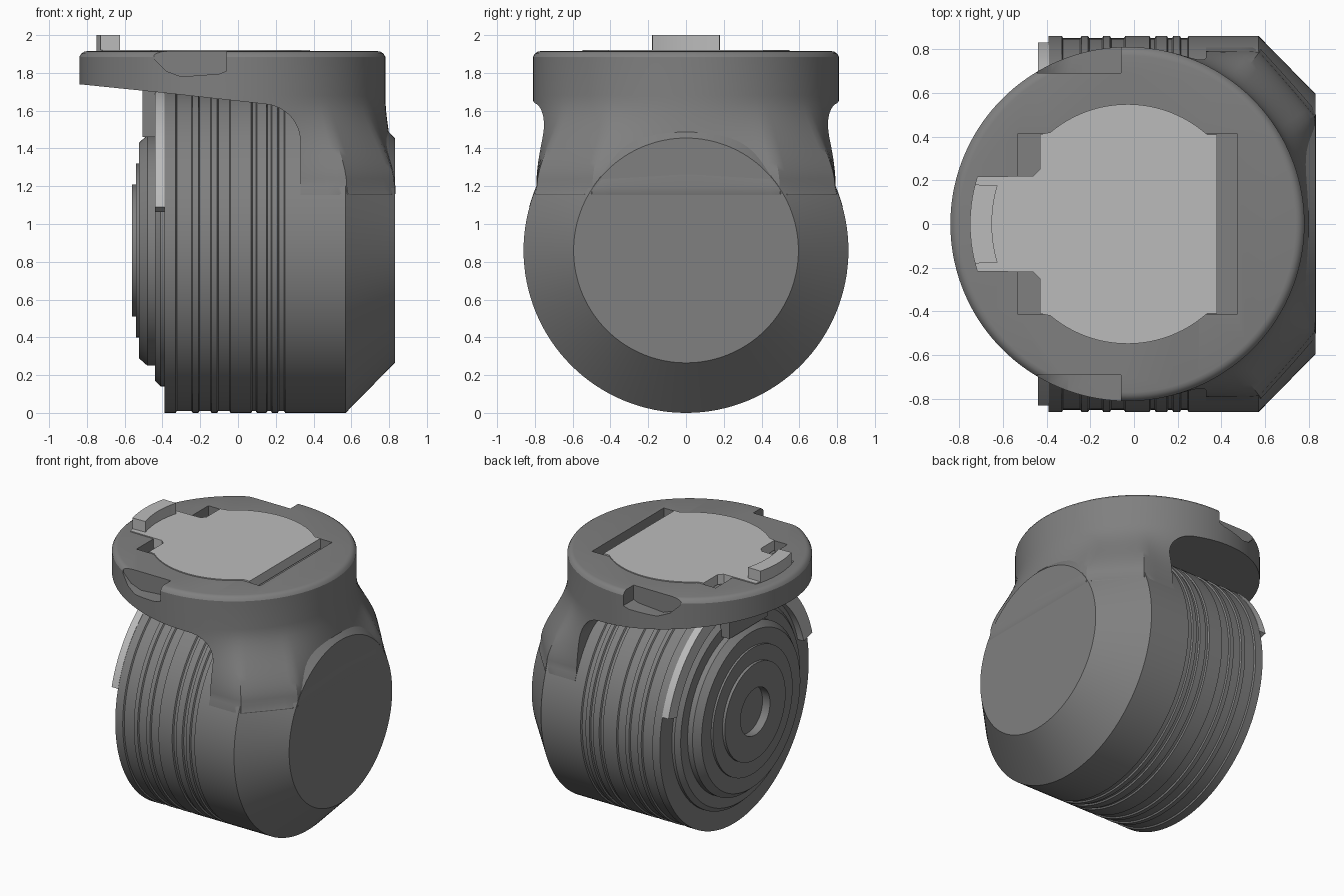
import bpy, bmesh, math

if "Cube" in bpy.data.objects:
    bpy.data.objects.remove(bpy.data.objects["Cube"])

# ---------- materials ----------
def material(name, v):
    m = bpy.data.materials.new(name)
    m.diffuse_color = (v, v, v, 1)
    m.use_nodes = True
    m.node_tree.nodes["Principled BSDF"].inputs["Base Color"].default_value = m.diffuse_color
    return m

DARK = material("dark grey", 0.215)
LIGHT = material("light grey", 0.50)
ZC, R, R_END = 0.86, 0.86, 0.595     # barrel axis height, radius, end face radius


# ---------- helpers ----------
def finish(name, bm, mat):
    bmesh.ops.recalc_face_normals(bm, faces=bm.faces)
    me = bpy.data.meshes.new(name)
    bm.to_mesh(me)
    bm.free()
    ob = bpy.data.objects.new(name, me)
    bpy.context.collection.objects.link(ob)
    if mat:
        me.materials.append(mat)
    return ob


def loft(name, rings, mat, closed=False):
    """Skin equal-sized loops; cap the ends unless the loops join up."""
    bm = bmesh.new()
    vs = [[bm.verts.new(p) for p in ring] for ring in rings]
    n = len(vs[0])
    pairs = list(zip(vs, vs[1:])) + ([(vs[-1], vs[0])] if closed else [])
    for a, b in pairs:
        for i in range(n):
            j = (i + 1) % n
            bm.faces.new((a[i], a[j], b[j], b[i]))
    if not closed:
        bm.faces.new(vs[0])
        bm.faces.new(vs[-1])
    return finish(name, bm, mat)


def prism(name, pts, lo, hi, axis, mat=None):
    """Extrude a 2D outline along y (outline in xz), z (xy) or x (yz)."""
    place = {"x": lambda p, h: (h, p[0], p[1]),
             "y": lambda p, h: (p[0], h, p[1]),
             "z": lambda p, h: (p[0], p[1], h)}[axis]
    return loft(name, [[place(p, h) for p in pts] for h in (lo, hi)], mat)


def box(name, x, y, z, mat=None):
    return prism(name, [(x[0], y[0]), (x[1], y[0]), (x[1], y[1]), (x[0], y[1])], z[0], z[1], "z", mat)


def arc(cx, cy, r, a0, a1, n):
    return [(cx + r * math.cos(math.radians(a0 + (a1 - a0) * i / n)),
             cy + r * math.sin(math.radians(a0 + (a1 - a0) * i / n))) for i in range(n + 1)]


def cut(ob, cutter):
    m = ob.modifiers.new("cut", "BOOLEAN")
    m.operation, m.solver, m.object = "DIFFERENCE", "EXACT", cutter
    cutter.hide_render = True
    bpy.context.view_layer.objects.active = ob
    bpy.ops.object.modifier_apply(modifier=m.name)
    bpy.data.objects.remove(cutter)


# ---------- barrel: lathe around x with stepped front, ribs and tapered back ----------
profile = [(-0.50, 0.17), (-0.56, 0.17), (-0.56, 0.35), (-0.54, 0.35), (-0.54, 0.46),
           (-0.525, 0.46), (-0.525, 0.57), (-0.48, 0.61), (-0.44, 0.61), (-0.44, 0.69),
           (-0.41, 0.72), (-0.39, 0.72), (-0.39, R)]
for a, b in [(-0.33, -0.24), (-0.21, -0.14), (-0.11, -0.04), (0.07, 0.10), (0.15, 0.18), (0.21, 0.25)]:
    profile += [(a, R), (a + 0.006, R - 0.01), (b - 0.006, R - 0.01), (b, R)]
profile += [(0.57, R), (0.83, R_END)]
N = 128
barrel = loft("barrel", [[(x, r * math.cos(math.tau * i / N), ZC + r * math.sin(math.tau * i / N))
                          for i in range(N)] for x, r in profile], DARK)


# ---------- mount: round cap flowing down into the back of the barrel ----------
CX, RC = -0.03, 0.81

def barrel_reach(a, z):
    """Distance from the cap axis to the barrel skin in direction a at height z."""
    lo, hi = 0.0, 1.6
    for _ in range(30):
        r = (lo + hi) / 2
        x, y = CX + r * math.cos(a), r * math.sin(a)
        rad = R if x < 0.57 else R - (x - 0.57) * (R - R_END) / 0.26
        if x <= 0.83 and y * y + (z - ZC) ** 2 <= rad * rad:
            lo = r
        else:
            hi = r
    return lo


def mount_ring(z, r_cap):
    t = min(1, max(0, (1.68 - z) / 0.48))
    s = t * t * (3 - 2 * t)
    ring = []
    for i in range(144):
        a = math.tau * i / 144
        # the left half is trimmed away below the cap
        r = r_cap + s * (barrel_reach(a, min(z, 1.2)) * 1.003 - r_cap) if math.cos(a) > 0 else r_cap
        if z < 1.15:
            r *= 0.97
        ring.append((CX + r * math.cos(a), r * math.sin(a), z))
    return ring


levels = [(1.915, 0.77), (1.912, 0.785), (1.902, 0.80), (1.885, RC), (1.68, RC)]
levels += [(1.68 - 0.04 * k, RC) for k in range(1, 13)] + [(1.16, RC), (1.10, RC)]
mount = loft("mount_cap", [mount_ring(z, r) for z, r in levels], DARK)

# sloped underside of the overhang, curving down into the neck
under = [(-1.2, 0.9), (-1.2, 1.78), (-0.84, 1.74), (-0.4, 1.695), (0.1, 1.64)]
under += arc(0.13, 1.435, 0.2, 82, 0, 12) + [(0.33, 0.9)]
cut(mount, prism("under_cutter", under, -1.2, 1.2, "y"))

# slots beside the plate, and finger notches on both sides
cut(mount, box("slot_cutter", (0.30, 0.47), (-0.415, 0.415), (1.84, 2.0)))
notch = [(-0.06, 2.0), (-0.06, 1.81), (-0.10, 1.795), (-0.30, 1.78), (-0.38, 1.81), (-0.44, 1.87), (-0.47, 2.0)]
for s in (1, -1):
    y0, y1 = sorted((s * 0.20, s * 0.415))
    cut(mount, box("slot_cutter", (-0.53, -0.38), (y0, y1), (1.84, 2.0)))
    y0, y1 = sorted((s * 0.69, s * 1.0))
    cut(mount, prism("notch_cutter", notch, y0, y1, "y"))

# ---------- light plate with tab and raised lip ----------
half = [(0.38, 0.41), (0.335, 0.41)] + arc(CX, 0, 0.548, 49, 130, 24)
half += [(-0.43, 0.41), (-0.43, 0.25), (-0.46, 0.22)]
half += arc(CX, 0, 0.72, 162.5, 180, 6)
outline = half + [(x, -y) for x, y in reversed(half[:-1])]
plate = prism("top_plate", outline, 1.85, 1.922, "z", LIGHT)
lip = prism("plate_lip", arc(CX, 0, 0.72, 165.5, 194.5, 12) + arc(CX, 0, 0.62, 196.5, 163.5, 12),
            1.90, 2.0, "z", LIGHT)

# ---------- light band over the front rim, and latch below the overhang ----------
band = prism("rim_band", arc(0, ZC, 0.862, 15.5, 164.5, 64) + arc(0, ZC, 0.76, 164.5, 15.5, 64),
             -0.44, -0.388, "x", LIGHT)
latch = box("latch", (-0.505, -0.435), (-0.22, 0.22), (1.46, 1.73), DARK)

# ---------- shading ----------
bpy.ops.object.select_all(action="DESELECT")
for ob in (barrel, mount, plate, lip, band, latch):
    ob.select_set(True)
bpy.context.view_layer.objects.active = barrel
bpy.ops.object.shade_smooth_by_angle(angle=math.radians(28))
